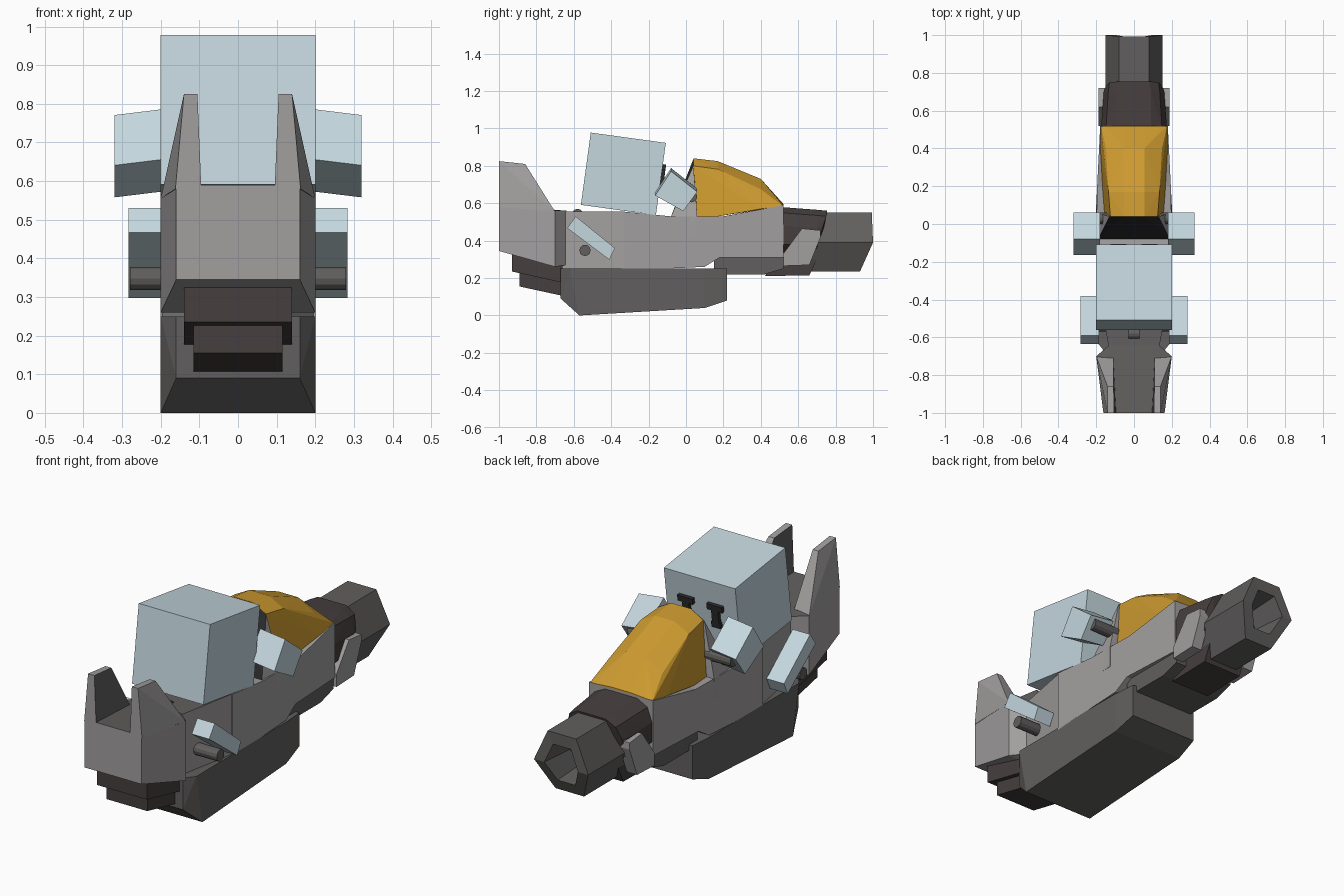
import bpy, bmesh, math
from mathutils import Vector, Matrix

if "Cube" in bpy.data.objects:
    bpy.data.objects.remove(bpy.data.objects["Cube"])


def srgb(*c):
    return tuple((v / 255 / 12.92) if v < 10 else ((v / 255 + 0.055) / 1.055) ** 2.4 for v in c) + (1,)


def material(name, *c):
    m = bpy.data.materials.new(name)
    m.diffuse_color = srgb(*c)
    m.use_nodes = True
    m.node_tree.nodes["Principled BSDF"].inputs["Base Color"].default_value = m.diffuse_color
    return m


BLUE = material("pale_blue", 196, 215, 222)
GREY = material("light_grey", 162, 159, 159)
DARK = material("dark_grey", 97, 95, 94)
BROWN = material("dark_brown", 70, 62, 62)
GOLD = material("amber", 206, 155, 48)
BLACK = material("near_black", 44, 44, 46)


def finish(name, bm, mats, rule=None):
    bmesh.ops.recalc_face_normals(bm, faces=bm.faces)
    bm.normal_update()
    if rule:
        for f in bm.faces:
            f.material_index = rule(f)
    me = bpy.data.meshes.new(name)
    bm.to_mesh(me)
    bm.free()
    for m in mats:
        me.materials.append(m)
    ob = bpy.data.objects.new(name, me)
    bpy.context.collection.objects.link(ob)
    return ob


def hull(name, pts, *mats, mirror=True, rule=None):
    """Convex solid around points, mirrored in x by default."""
    bm = bmesh.new()
    allp = list(pts) + ([(-x, y, z) for x, y, z in pts] if mirror else [])
    vs = [bm.verts.new(p) for p in allp]
    res = bmesh.ops.convex_hull(bm, input=vs)
    junk = {g for k in ("geom_interior", "geom_unused") for g in res[k]
            if isinstance(g, bmesh.types.BMVert) and g.is_valid}
    bmesh.ops.delete(bm, geom=list(junk), context='VERTS')
    bmesh.ops.dissolve_limit(bm, angle_limit=0.02, verts=bm.verts, edges=bm.edges)
    return finish(name, bm, mats, rule)


def prism(name, profile, width, *mats, rule=None):
    """Side profile (y, z) extruded across x; width is a function of (y, z)."""
    bm = bmesh.new()
    a = [bm.verts.new((-width(y, z), y, z)) for y, z in profile]
    b = [bm.verts.new((width(y, z), y, z)) for y, z in profile]
    bm.faces.new(a)
    bm.faces.new(b)
    for i in range(len(a)):
        j = (i + 1) % len(a)
        bm.faces.new((a[i], a[j], b[j], b[i]))
    return finish(name, bm, mats, rule)


def box(name, size, loc, mat, rot=None):
    bm = bmesh.new()
    m = Matrix.Translation(loc) @ (rot or Matrix()) @ Matrix.Diagonal((*size, 1))
    bmesh.ops.create_cube(bm, size=1, matrix=m)
    return finish(name, bm, [mat])


def peg(name, x0, x1, y, z, r):
    bm = bmesh.new()
    m = Matrix.Translation(((x0 + x1) / 2, y, z)) @ Matrix.Rotation(math.pi / 2, 4, 'Y')
    bmesh.ops.create_cone(bm, cap_ends=True, segments=12, radius1=r, radius2=r, depth=abs(x1 - x0), matrix=m)
    return finish(name, bm, [DARK])


# Lower hull with a chamfered nose
hull("lower_hull", [(.16, -.67, .25), (.16, -.67, .09), (.2, -.57, 0), (.2, -.62, .25),
                    (.2, .1, .04), (.2, .1, .25), (.19, .22, .08), (.19, .22, .25)], DARK)
# Main body and the narrow neck towards the front shield
prism("body", [(-.33, .24), (.1, .26), (.18, .31), (.52, .31), (.52, .59), (.2, .53),
               (-.08, .53), (-.33, .555)], lambda y, z: .2 if y < .1 else .2 - (y - .1) * .05, GREY)
hull("neck", [(x, y, z) for x, y in ((.12, -.72), (.12, -.37), (.195, -.33)) for z in (.25, .555)],
     GREY, DARK, rule=lambda f: int(f.normal.z > .5))
peg("neck_stud", -.03, .03, -.58, .54, .03)
# Slanted wall behind the rider
hull("cockpit_wall", [(.195, -.08, .42), (.19, -.08, .53), (.13, .04, .80), (.06, .04, .838),
                      (.2, .06, .42), (.2, .06, .53)], GREY, BLACK,
     rule=lambda f: int(f.normal.y < -.5 and f.normal.z > .1))

# Faceted amber cover
cover = []
for y, top, shoulder, low, w in ((.04, .84, .80, .53, .155), (.17, .825, .782, .53, .165),
                                 (.40, .73, .675, .57, .178), (.52, .597, .59, .585, .176)):
    cover += [(.055, y, top), (w - .03, y, shoulder), (w, y, low)]
hull("amber_cover", cover, GOLD)

# Front shield: base, rear taper and two horns
hull("front_shield", [(.16, -1, .345), (.16, -1, .59), (.2, -.7, .26), (.2, -.7, .56),
                      (.13, -.64, .27), (.13, -.64, .56)], GREY, DARK,
     rule=lambda f: int(f.normal.z > .7))
for s in (1, -1):
    hull("shield_horn", [(s * x, y, z) for x, y, z in (
        (.095, -1, .58), (.162, -1, .58), (.11, -.7, .55), (.2, -.7, .555),
        (.105, -1, .825), (.14, -1, .825), (.108, -.86, .81), (.14, -.86, .81))],
        GREY, DARK, mirror=False, rule=lambda f, s=s: int(f.normal.x * s < -.5))

# Stepped bumper under the shield
prism("upper_bumper", [(-.93, .35), (-.93, .235), (-.66, .175), (-.66, .28)], lambda y, z: .14, BROWN)
prism("lower_bumper", [(-.89, .24), (-.89, .155), (-.66, .105), (-.66, .22)], lambda y, z: .115, BROWN)

# Rear barrel
barrel = []
for y, t, w, b in ((.5, .58, .175, .30), (.70, .565, .16, .30)):
    barrel += [(.09, y, t), (w * .85, y, t - .03), (w, y, t - .1), (w, y, b + .08), (.08, y, b)]
barrel += [(.08, .755, .56), (.13, .75, .53), (.15, .73, .47), (.15, .70, .40)]
hull("rear_barrel", barrel, BROWN)

# Hollow hexagonal muzzle
bm = bmesh.new()
hexa = [(.08, .55), (.152, .39), (.08, .235), (-.08, .235), (-.152, .39), (-.08, .55)]


def lip(z):
    return .99 + (z - .39) * .02 if z > .385 else 1 - (.39 - z) * .45


rings = []
for scale, depth in ((1, None), (1, 0), (.62, 0), (.5, -.18)):
    ring = []
    for x, z in hexa:
        px, pz = x * scale, .39 + (z - .39) * scale
        y = .62 if depth is None else (1.0 if abs(z - .39) < .01 else lip(pz)) + depth
        ring.append(bm.verts.new((px, y, pz)))
    rings.append(ring)
for r, q in zip(rings, rings[1:]):
    for i in range(6):
        j = (i + 1) % 6
        bm.faces.new((r[i], r[j], q[j], q[i]))
bm.faces.new(rings[0])
bm.faces.new(rings[-1])
finish("muzzle", bm, [DARK])

# Keel under the tail, and side clamps on the barrel
prism("tail_keel", [(.15, .31), (.15, .22), (.42, .22), (.52, .25), (.52, .31)], lambda y, z: .17, DARK)
prism("barrel_chin", [(.42, .21), (.66, .215), (.70, .30), (.50, .31)], lambda y, z: .11, BROWN)
for s in (1, -1):
    hull("side_clamp", [(s * x, y, z) for x in (.13, .188) for y, z in (
        (.52, .265), (.66, .27), (.72, .42), (.72, .455), (.62, .465), (.52, .33))],
        GREY, mirror=False)

# Rider: tilted cube head with T-shaped eyes, hands and feet
tilt = Matrix.Rotation(math.radians(-7.8), 4, 'X')
centre = Vector((0, -.335, .757))
box("head", (.4, .405, .39), centre, BLUE, tilt)
for s in (1, -1):
    for name, w, h, lz in (("eye_bar", .085, .03, .065), ("eye_stem", .038, .085, .02),
                           ("eye_foot", .05, .03, -.025)):
        box(name, (w, .02, h), centre + tilt @ Vector((s * .082, .21, lz)), BLACK, tilt)
    hull("hand", [(s * x, y, z - d) for x, d in ((.18, -.003), (.32, .014)) for y, z in (
        (-.165, .655), (-.08, .785), (.06, .675), (-.015, .572))], BLUE, mirror=False)
    peg("hand_peg", s * .14, s * .29, .03, .635, .03)
    hull("foot", [(s * x, y, z) for x in (.185, .283) for y, z in (
        (-.635, .467), (-.59, .53), (-.38, .36), (-.41, .298))], BLUE, mirror=False)
    peg("foot_peg", s * .1, s * .28, -.54, .348, .03)
